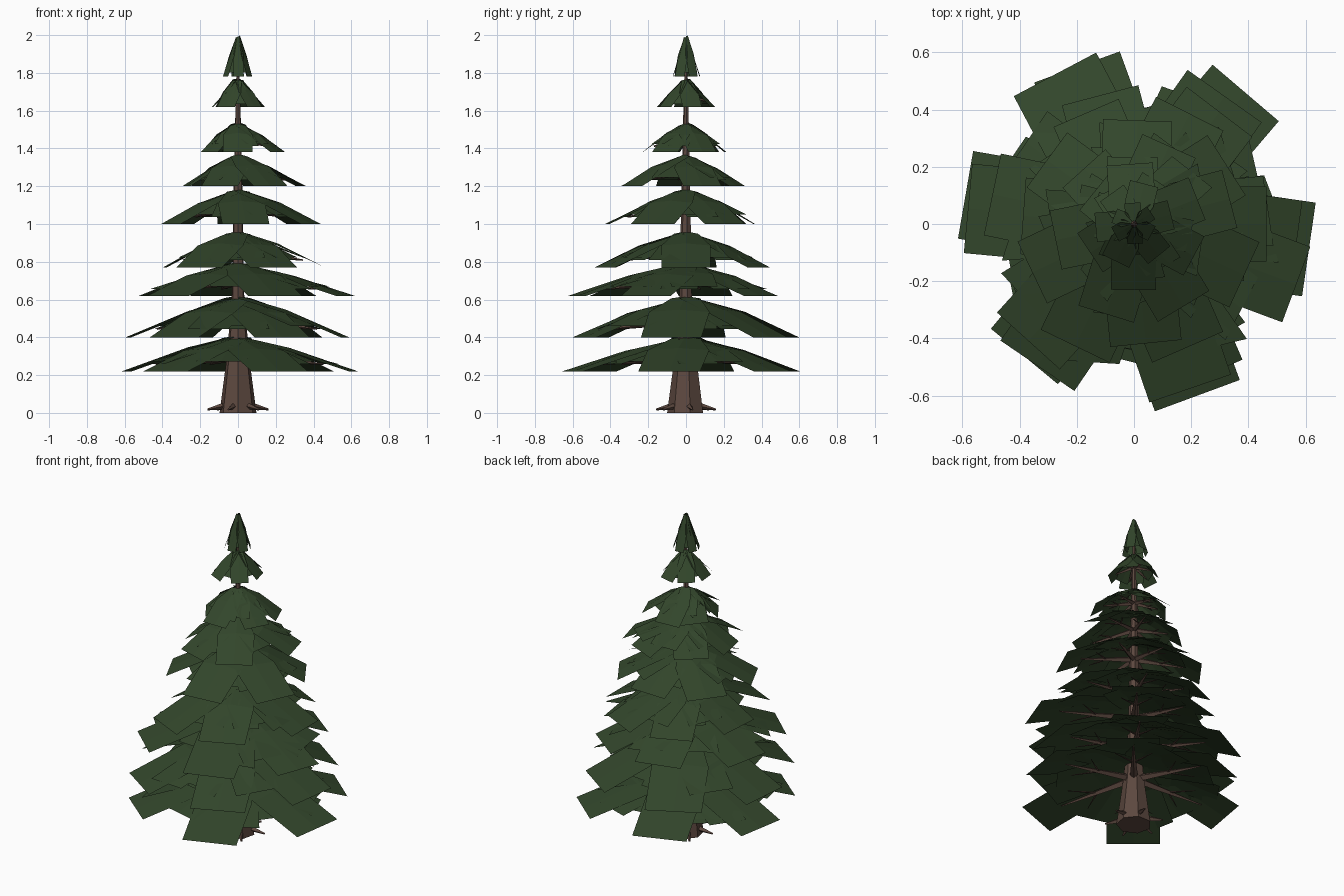
import bpy, bmesh, math, random
from mathutils import Vector, Matrix

if "Cube" in bpy.data.objects:
    bpy.data.objects.remove(bpy.data.objects["Cube"])

random.seed(11)


def material(name, col):
    m = bpy.data.materials.new(name)
    m.diffuse_color = (*col, 1)
    m.use_nodes = True
    m.node_tree.nodes["Principled BSDF"].inputs["Base Color"].default_value = m.diffuse_color
    return m


GREEN = material("needle green", (0.032, 0.061, 0.024))
BROWN = material("bark brown", (0.108, 0.065, 0.050))


def finish(bm, name, mat):
    me = bpy.data.meshes.new(name)
    bm.to_mesh(me)
    bm.free()
    me.materials.append(mat)
    ob = bpy.data.objects.new(name, me)
    bpy.context.collection.objects.link(ob)
    return ob


def polar(r, ang, z):
    return Vector((r * math.cos(ang), r * math.sin(ang), z))


def spike(bm, a, b, r1, r2, sides=4):
    """Tapered stick from a to b."""
    d = b - a
    rot = d.to_track_quat('Z', 'Y').to_matrix().to_4x4()
    bmesh.ops.create_cone(bm, cap_ends=True, segments=sides, radius1=r1, radius2=r2,
                          depth=d.length, matrix=Matrix.Translation((a + b) / 2) @ rot)


def card(bm, ang, R, w, top, bottom, root_w, mid, drop, ridge, skew=0):
    """Drooping needle card: three rows of three points, bent at the middle row."""
    h = top - bottom
    rows = [(0.01, top, root_w, ridge), (R * mid, top - h * drop, w, ridge), (R, bottom, w, 0)]
    out, side = polar(1, ang, 0), polar(1, ang + math.pi / 2 + skew, 0)
    grid = []
    for r, z, width, sag in rows:
        grid.append([bm.verts.new(out * r + side * (s * width / 2)
                                  + Vector((0, 0, z - abs(s) * sag))) for s in (-1, 0, 1)])
    for i in range(2):
        for j in range(2):
            bm.faces.new((grid[i][j], grid[i + 1][j], grid[i + 1][j + 1], grid[i][j + 1]))


# trunk: seven-sided, flared at the foot
bm = bmesh.new()
rings = []
for r, z in [(0.1, 0), (0.06, 0.3), (0.034, 0.62), (0.027, 1.05), (0.014, 1.6), (0.004, 1.95)]:
    rings.append([bm.verts.new(polar(r, math.tau * (i + 0.25) / 7, z)) for i in range(7)])
for a, b in zip(rings, rings[1:]):
    for i in range(7):
        j = (i + 1) % 7
        bm.faces.new((a[i], a[j], b[j], b[i]))
bm.faces.new(rings[0][::-1])
bm.faces.new(rings[-1])
finish(bm, "trunk", BROWN)

# roots
bm = bmesh.new()
for i in range(6):
    a = math.radians(12 + 60 * i)
    spike(bm, polar(0.06, a, 0.04), polar(0.165, a, 0.018), 0.02, 0.005)
finish(bm, "roots", BROWN)

# tiers: bottom z, top z, reach, first card angle, slight lean of reach in x and y
tiers = [(0.22, 0.41, 0.62, -8, 0.0, 0.0), (0.40, 0.62, 0.60, -5, -0.02, -0.02),
         (0.62, 0.80, 0.54, -14, 0.03, -0.05), (0.77, 0.965, 0.45, 0, 0.04, -0.03),
         (1.00, 1.19, 0.40, 30, 0.0, -0.04), (1.20, 1.37, 0.31, 8, 0.03, -0.02),
         (1.38, 1.54, 0.215, 28, 0.03, -0.01), (1.62, 1.77, 0.14, 10, 0, 0),
         (1.78, 2.0, 0.073, 30, 0, 0)]
boughs = bmesh.new()
for k, (lo, hi, R, start, lx, ly) in enumerate(tiers):
    bm = bmesh.new()
    h = hi - lo
    w = min(0.1 + 0.35 * R, 0.75 * R)
    small = k >= 7
    mid, drop = (0.5, 0.45) if small else (0.45, 0.33)
    root_w = 0.012 if k == 8 else 0.5 * w
    ridge = 0.004 if small else 0.012
    jitter = 3 if k < 2 else 7
    for i in range(6):
        a = math.radians(start + 60 * i + random.uniform(-jitter, jitter))
        reach = R * random.uniform(0.94, 1.04) + lx * math.cos(a) + ly * math.sin(a)
        # long outer card
        card(bm, a, reach, w * random.uniform(0.95, 1.05), hi - random.uniform(0, 0.06) * h,
             lo, root_w, mid, drop, ridge)
        # shorter filler card in the gap
        card(bm, a + math.radians(30 + random.uniform(-8, 8)), reach * random.uniform(0.68, 0.8),
             w * 0.85, hi - 0.08 * h, lo + (0.1 if small else 0.27) * h, root_w, mid, drop, ridge,
             random.uniform(-0.25, 0.25))
        if k == 8:
            continue
        # bough carrying the cards
        p, q = polar(0.01, a, hi - 0.58 * h), polar(reach * 0.74, a, lo + 0.2 * h)
        spike(boughs, p, q, 0.008 + 0.026 * R, 0.004)
        if small:
            continue
        # side card, turned off the bough
        card(bm, a + math.radians(random.choice((-16, 16))), reach * random.uniform(0.72, 0.86),
             w * 0.7, hi - 0.12 * h, lo + 0.2 * h, root_w, mid, drop, ridge,
             random.uniform(-0.4, 0.4))
        # twigs
        for s in (-1, 1):
            spike(boughs, p.lerp(q, 0.5), polar(reach * 0.6, a + s * 0.3, lo + 0.26 * h),
                  0.007, 0.002, 3)
    finish(bm, f"needle_tier_{k + 1}", GREEN)
finish(boughs, "boughs", BROWN)
